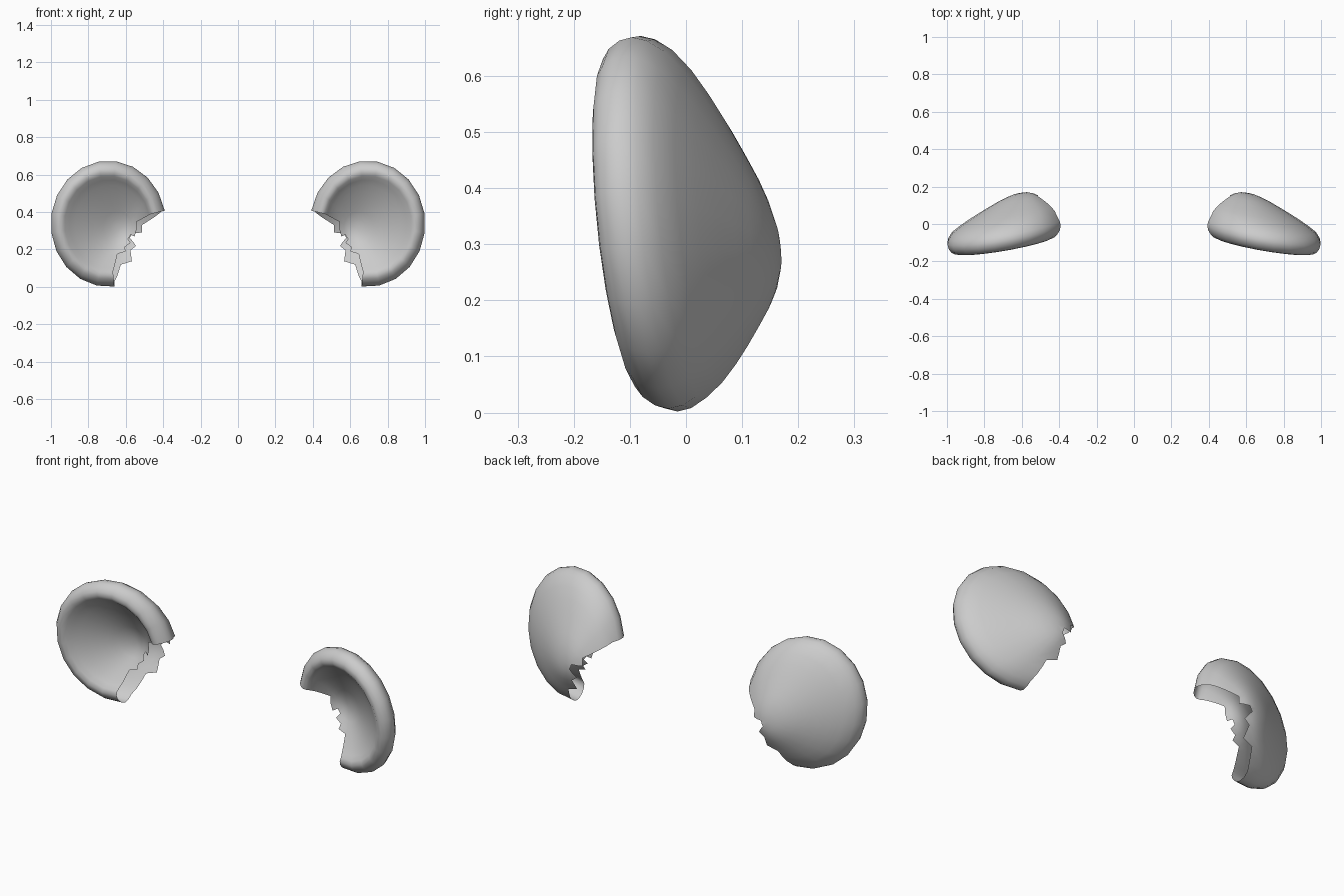
import bpy, bmesh, math

if "Cube" in bpy.data.objects:
    bpy.data.objects.remove(bpy.data.objects["Cube"])

# Cross-section of the ear shell (radius, depth): outer back, rolled rim, inner bowl
OUTER = [(0.045, 0.147), (0.085, 0.136), (0.12, 0.122), (0.158, 0.103), (0.2, 0.081),
         (0.24, 0.058), (0.279, 0.032), (0.31, 0.004), (0.329, -0.025)]
RIM = [(0.335, -0.05), (0.329, -0.073), (0.314, -0.094), (0.295, -0.107),
       (0.275, -0.112), (0.255, -0.102)]
INNER = [(0.235, -0.084), (0.21, -0.065), (0.18, -0.045), (0.15, -0.026),
         (0.12, -0.009), (0.085, 0.010), (0.05, 0.025)]
OUTER_POLE, INNER_POLE = 0.150, 0.032

# Rim spokes: 15 kept steps, then 5 steps across the torn opening
KEPT, TORN = 15, 5
ANGLES = [math.radians(-96 + i * 264 / KEPT) for i in range(KEPT)]
ANGLES += [math.radians(168 + i * 96 / TORN) for i in range(TORN)]
TEAR_OUTER = [0.16, 0.07, 0.13, 0.17, 0.23]
TEAR_INNER = [0.13, 0.12, 0.12, 0.13, 0.16]


def place(r, h, a, side, inner=False):
    """Tilted, skewed position of a profile point on one ear."""
    lean = (h + 0.10) / 0.2 if inner else max(h, 0) / 0.155
    x = 0.693 + 0.92 * r * math.cos(a) - 0.09 * lean
    z = 0.337 + 1.006 * r * math.sin(a) - 0.045 * lean ** 1.4
    y = h - 0.17 * (x - 0.67) - 0.10 * (z - 0.335)
    return side * x, y, z


def make_ear(name, side):
    bm = bmesh.new()
    n = len(ANGLES)
    rings = [[bm.verts.new(place(r, h, a, side)) for a in ANGLES] for r, h in OUTER + RIM]
    rings += [[bm.verts.new(place(r, h, a, side, True)) for a in ANGLES] for r, h in INNER]
    back = bm.verts.new(place(0, OUTER_POLE, 0, side))
    front = bm.verts.new(place(0, INNER_POLE, 0, side, True))
    torn = []
    for j in range(n):
        k = (j + 1) % n
        bm.faces.new((back, rings[0][j], rings[0][k]))
        bm.faces.new((front, rings[-1][k], rings[-1][j]))
        for i in range(len(rings) - 1):
            f = bm.faces.new((rings[i][j], rings[i + 1][j], rings[i + 1][k], rings[i][k]))
            if j >= KEPT:
                # Ragged edge where the ear was attached
                c = f.calc_center_median()
                dist = math.hypot(abs(c.x) - 0.67, c.z - 0.335)
                limits = TEAR_OUTER if i < len(OUTER) else TEAR_INNER
                if dist > limits[j - KEPT]:
                    torn.append(f)
    bmesh.ops.recalc_face_normals(bm, faces=bm.faces[:])
    bmesh.ops.delete(bm, geom=torn, context='FACES')
    for f in bm.faces:
        f.smooth = True
    mesh = bpy.data.meshes.new(name)
    bm.to_mesh(mesh)
    bm.free()
    obj = bpy.data.objects.new(name, mesh)
    bpy.context.collection.objects.link(obj)
    return obj


# Mirrored pair of ears
make_ear("right_ear", 1)
make_ear("left_ear", -1)
